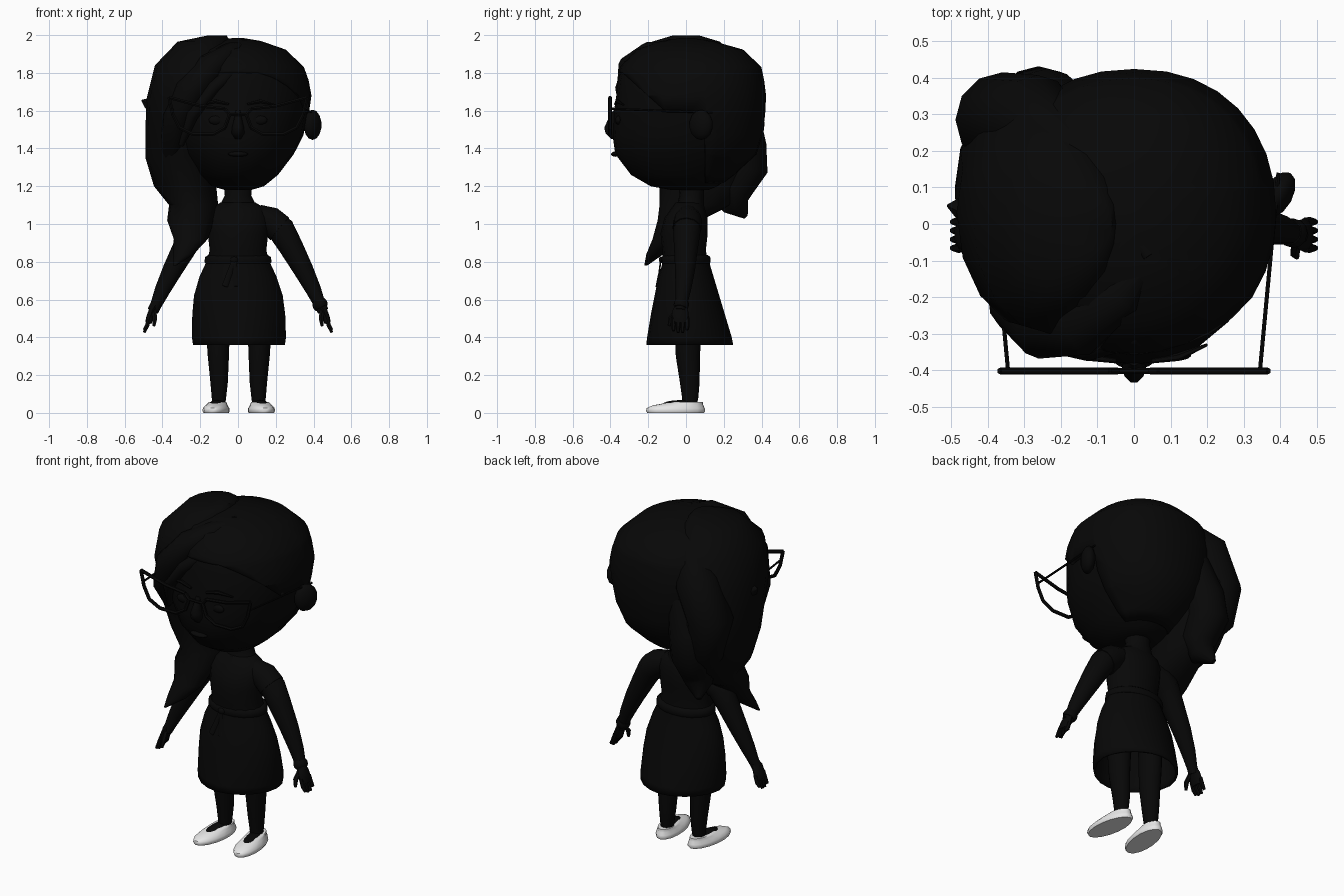
import bpy, bmesh, math
from mathutils import Vector, Matrix


def material(name, v):
    m = bpy.data.materials.new(name)
    m.diffuse_color = (v, v, v, 1)
    return m


BLACK = material("soft_black", 0.0022)
WHITE = material("shoe_white", 0.8)


def finish(name, bm, mat=BLACK, angle=50):
    bmesh.ops.recalc_face_normals(bm, faces=bm.faces[:])
    me = bpy.data.meshes.new(name)
    bm.to_mesh(me)
    bm.free()
    me.materials.append(mat)
    ob = bpy.data.objects.new(name, me)
    bpy.context.collection.objects.link(ob)
    bpy.ops.object.select_all(action='DESELECT')
    ob.select_set(True)
    bpy.context.view_layer.objects.active = ob
    bpy.ops.object.shade_smooth_by_angle(angle=math.radians(angle))
    return ob


def skin(bm, loops, caps=(True, True)):
    rings = [[bm.verts.new(p) for p in l] for l in loops]
    n = len(rings[0])
    for a, b in zip(rings, rings[1:]):
        for i in range(n):
            j = (i + 1) % n
            bm.faces.new((a[i], a[j], b[j], b[i]))
    if caps[0]:
        bm.faces.new(rings[0])
    if caps[1]:
        bm.faces.new(rings[-1])


def ellipse_loops(rings, n, front=1.0, back=1.0):
    # level rings: x, y, z, x radius, y radius; a power under 1 makes that half squarer
    def point(x, y, z, rx, ry, a):
        c, s = math.cos(a), math.sin(a)
        p = back if s > 0 else front
        return Vector((x + rx * math.copysign(abs(c) ** p, c), y + ry * math.copysign(abs(s) ** p, s), z))
    return [[point(*r, k * math.tau / n) for k in range(n)] for r in rings]


def loft(name, rings, n=16, mat=BLACK, caps=(True, True), front=1.0, back=1.0):
    bm = bmesh.new()
    skin(bm, ellipse_loops(rings, n, front, back), caps)
    return finish(name, bm, mat)


def tube_into(bm, pts, n=10, flat=1.0, side=Vector((0, 1, 0))):
    # points: x, y, z, radius
    loops = []
    for i, p in enumerate(pts):
        t = (Vector(pts[min(i + 1, len(pts) - 1)][:3]) - Vector(pts[max(i - 1, 0)][:3])).normalized()
        u = (side - t * side.dot(t)).normalized()
        v = t.cross(u)
        loops.append([Vector(p[:3]) + p[3] * (u * math.cos(k * math.tau / n) + v * flat * math.sin(k * math.tau / n))
                      for k in range(n)])
    skin(bm, loops)


def tube(name, pts, n=10, flat=1.0, side=Vector((0, 1, 0)), mat=BLACK):
    bm = bmesh.new()
    tube_into(bm, pts, n, flat, side)
    return finish(name, bm, mat)


def ball(name, c, r, seg=14):
    bm = bmesh.new()
    bmesh.ops.create_uvsphere(bm, u_segments=seg, v_segments=seg // 2 + 1, radius=1,
                              matrix=Matrix.Translation(c) @ Matrix.Diagonal((*r, 1)))
    return finish(name, bm)


def wall(ob, t, offset):
    m = ob.modifiers.new("wall", 'SOLIDIFY')
    m.thickness, m.offset = t, offset


# Head: height, half width, front, back
profile = [(1.18, .07, -.08, .12), (1.20, .14, -.19, .17), (1.26, .215, -.295, .25), (1.37, .30, -.38, .37),
           (1.47, .35, -.395, .40), (1.58, .37, -.39, .415), (1.68, .385, -.375, .42), (1.76, .37, -.365, .41),
           (1.83, .345, -.345, .395), (1.92, .25, -.26, .30), (1.965, .12, -.13, .14), (1.98, .03, -.03, .04)]
head_rings = [(0, (a + b) / 2, z, w, (b - a) / 2) for z, w, a, b in profile]
loft("head", [(x, y, z, rx * .985, ry * .985) for x, y, z, rx, ry in head_rings], 24, back=.91)

# Hair cap: back and crown, cut along a clean hairline
bm = bmesh.new()
skin(bm, ellipse_loops(head_rings, 32, back=.9), (False, True))
for co, no in (((0, 0, 1.8), (0, 0, 1)), ((0, 0, 1.5), (0, .9, 1)), ((0, -.1, 0), (0, 1, 0)),
               ((0, .1, 0), (0, 1, 0)), ((0, 0, 1.59), (0, 0, 1)), ((0, 0, 1.22), (0, 0, 1))):
    bmesh.ops.bisect_plane(bm, geom=bm.verts[:] + bm.edges[:] + bm.faces[:], plane_co=co, plane_no=no)
doomed = []
for f in bm.faces:
    c = f.calc_center_median()
    low = 1.22 if c.y > .1 else 1.59 if c.y > -.1 else min(1.8, 1.5 - .9 * c.y)
    if c.z < low:
        doomed.append(f)
bmesh.ops.delete(bm, geom=doomed, context='FACES')
wall(finish("hair_cap", bm), .02, -.6)

# Side hair: large mass falling over one shoulder to a forward tip
loft("side_hair", [(-.11, .0, 1.998, .05, .07), (-.18, .0, 1.965, .14, .18), (-.23, .01, 1.84, .21, .31),
                   (-.265, .03, 1.66, .22, .32), (-.285, .08, 1.5, .205, .31), (-.29, .1, 1.35, .20, .28),
                   (-.28, .09, 1.2, .165, .23), (-.235, .05, 1.1, .13, .19), (-.25, -.035, 1.02, .125, .115),
                   (-.25, -.105, .92, .09, .072), (-.29, -.165, .84, .055, .045), (-.335, -.213, .78, .008, .008)])
tube("swept_fringe", [(.05, -.09, 1.95, .02), (-.03, -.18, 1.91, .07), (-.14, -.26, 1.83, .10), (-.25, -.26, 1.7, .11),
                      (-.32, -.2, 1.55, .1), (-.35, -.08, 1.38, .08), (-.33, 0, 1.25, .03)], 12, .8)
tube("fringe_under_lock", [(.08, -.2, 1.89, .02), (0, -.28, 1.83, .06), (-.13, -.32, 1.72, .055),
                           (-.24, -.3, 1.58, .05), (-.3, -.22, 1.42, .02)], 10, .7)
tube("crown_lock", [(.04, -.09, 1.96, .02), (-.07, .07, 1.935, .045), (-.17, .2, 1.86, .075), (-.275, .285, 1.72, .125),
                    (-.36, .285, 1.52, .13), (-.34, .29, 1.32, .1), (-.28, .2, 1.15, .03)], 12)
tube("back_lock", [(-.18, .3, 1.62, .08), (-.24, .31, 1.42, .115), (-.26, .32, 1.3, .115), (-.25, .25, 1.18, .10),
                   (-.27, .26, 1.1, .075), (-.305, .315, 1.04, .015)], 12)
tube("hair_flick", [(-.44, .03, 1.62, .05), (-.48, .045, 1.64, .03), (-.51, .05, 1.655, .004)], 6)

# Face details and ears
loft("nose", [(0, -.385, 1.45, .015, .01), (0, -.39, 1.48, .034, .038), (0, -.39, 1.51, .032, .045),
              (0, -.385, 1.56, .02, .026), (0, -.375, 1.6, .014, .012)], 10)
ball("lips", (0, -.372, 1.37), (.055, .025, .014))
for s in (-1, 1):
    ball("eye", (s * .115, -.358, 1.55), (.042, .016, .024))
    tube("eyebrow", [(s * .05, -.374, 1.635, .007), (s * .12, -.364, 1.65, .011), (s * .2, -.33, 1.63, .004)], 6)
    ear = ball("ear", (0, 0, 0), (.04, .07, .08), 12)
    ear.matrix_world = Matrix.Translation((s * .395, .08, 1.525)) @ Matrix.Rotation(-s * .5, 4, 'Z')
    # Cat-eye spectacles
    lens = [(.045, 1.58), (.07, 1.61), (.2, 1.625), (.365, 1.67), (.345, 1.58), (.31, 1.51), (.24, 1.475),
            (.13, 1.475), (.07, 1.51)]
    bm = bmesh.new()
    for (x, z), (x2, z2) in zip(lens, lens[1:] + lens[:1]):
        tube_into(bm, [(s * x, -.402, z, .01), (s * x2, -.402, z2, .01)], 6)
    finish("spectacle_rim", bm)
    tube("spectacle_arm", [(s * .345, -.395, 1.61, .006), (s * .395, .14, 1.59, .006)], 6)
tube("spectacle_bridge", [(-.05, -.402, 1.58, .008), (.05, -.402, 1.58, .008)], 6)

# Body
loft("neck", [(0, .02, 1.06, .12, .08), (0, .025, 1.11, .09, .07), (0, .03, 1.15, .07, .065), (0, .03, 1.24, .075, .07)])
loft("bodice", [(0, 0, .78, .17, .12), (0, -.01, .86, .15, .115), (0, -.01, .95, .16, .125), (0, 0, 1.03, .168, .115),
                (0, .01, 1.08, .15, .09), (0, .015, 1.115, .09, .07)])
wall(loft("skirt", [(0, 0, .82, .158, .115), (0, 0, .78, .17, .122), (0, 0, .72, .198, .14), (.002, .005, .62, .229, .165),
                    (.004, .01, .52, .24, .19), (.005, .018, .4, .243, .218), (.005, .02, .36, .237, .224)], 20,
          caps=(True, False), front=1.08, back=1.08), .012, 0)
loft("belt", [(0, 0, .79, .172, .125), (0, 0, .8, .178, .131), (0, 0, .825, .174, .128), (0, 0, .835, .158, .117)], 20)
ball("belt_knot", (-.02, -.132, .81), (.022, .012, .018), 8)
for dx in (-.05, .01):
    tube("belt_ribbon", [(-.02, -.134, .81, .012), (-.02 + dx / 2, -.142, .74, .015), (-.02 + dx, -.156, .67, .016)], 6,
         .35, Vector((1, 0, 0)))

# Arms, hands, legs and shoes
for s in (-1, 1):
    tube("arm", [(s * .09, .01, 1.045, .055), (s * .16, .01, 1.022, .072), (s * .23, .005, .968, .073),
                 (s * .28, 0, .88, .064), (s * .345, -.005, .76, .053), (s * .40, -.015, .65, .041),
                 (s * .435, -.025, .57, .03), (s * .45, -.03, .54, .03)], 12)
    tube("sleeve", [(s * .10, .01, 1.045, .06), (s * .17, .01, 1.017, .076), (s * .222, .005, .974, .077)], 12)
    tube("palm", [(s * .435, -.025, .575, .026), (s * .455, -.03, .54, .042), (s * .468, -.03, .50, .046),
                  (s * .475, -.03, .475, .038)], 10, .45)
    bm = bmesh.new()
    for k, tip in enumerate((.435, .425, .425, .44)):
        y = -.066 + k * .024
        tube_into(bm, [(s * .467, y, .505, .012), (s * .482, y, .46, .013), (s * .497, y, tip, .008)], 6)
    tube_into(bm, [(s * .445, -.05, .54, .014), (s * .44, -.08, .5, .014), (s * .445, -.09, .46, .008)], 6)
    finish("fingers", bm)
    d = .004
    loft("leg", [(d + s * .106, .02, .03, .033, .036), (d + s * .105, .022, .08, .038, .043),
                 (d + s * .104, .02, .16, .046, .052), (d + s * .108, .01, .3, .056, .064),
                 (d + s * .11, .01, .42, .062, .07), (d + s * .11, .01, .6, .065, .07)], 12)
    turn = Matrix.Translation((d + s * .12, -.055, 0)) @ Matrix.Rotation(s * .13, 4, 'Z')
    shoe = loft("shoe", [(0, 0, 0, .065, .152), (0, 0, .01, .07, .158), (0, 0, .025, .068, .155),
                         (0, .013, .04, .057, .135), (0, .045, .052, .05, .1), (0, .06, .058, .046, .085)],
                16, WHITE)
    shoe.matrix_world = turn
    foot = ball("foot", (0, .03, .045), (.039, .1, .023))
    foot.matrix_world = turn
# Bracelet on one wrist
tube("bracelet", [(.426, -.022, .592, .036), (.432, -.024, .58, .04), (.438, -.026, .565, .04),
                  (.443, -.028, .555, .034)], 12)
